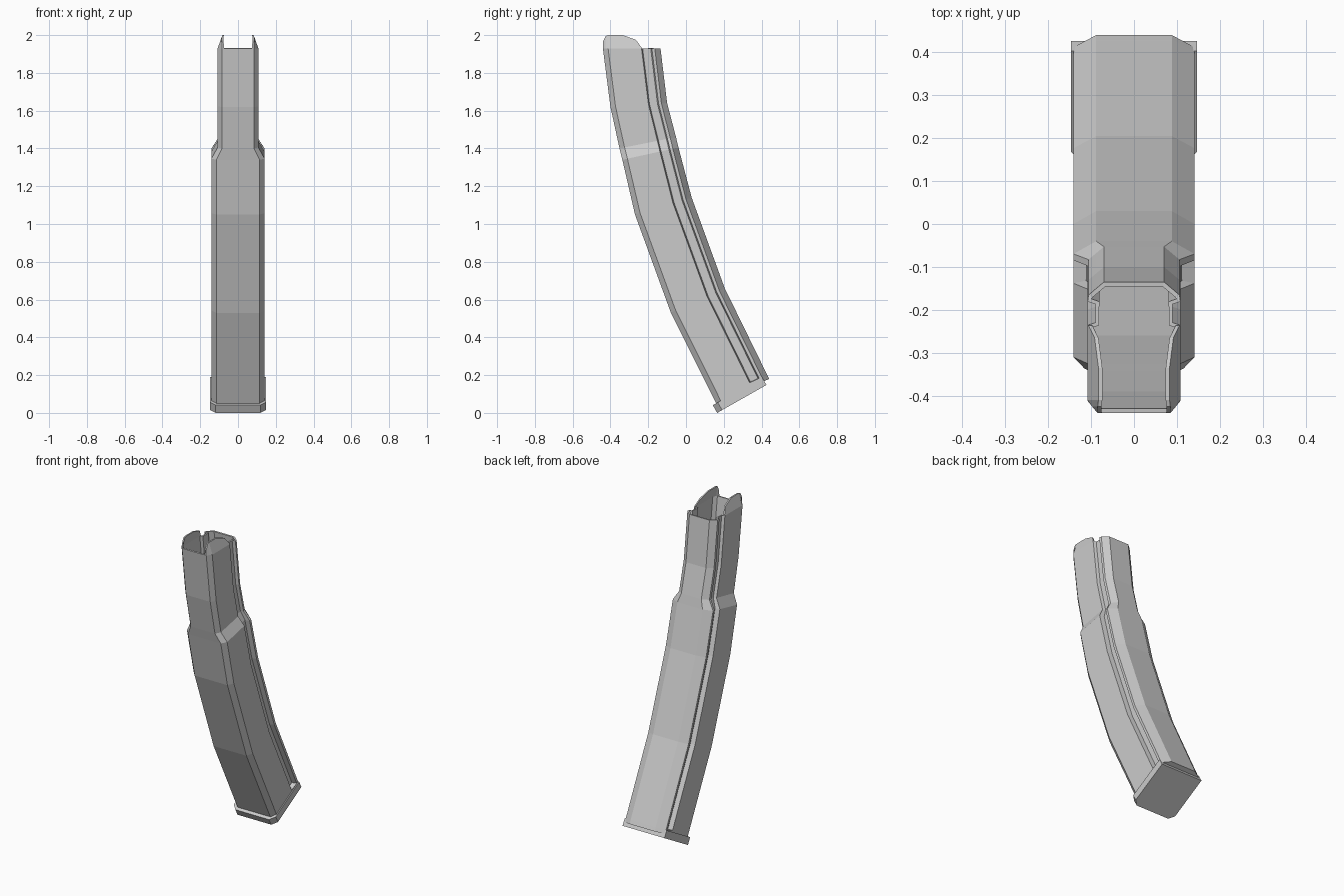
import bpy, bmesh
from mathutils import Vector

if "Cube" in bpy.data.objects:
    bpy.data.objects.remove(bpy.data.objects["Cube"])


def make_object(name, verts, faces):
    me = bpy.data.meshes.new(name)
    bm = bmesh.new()
    vs = [bm.verts.new(v) for v in verts]
    for f in faces:
        bm.faces.new([vs[i] for i in f])
    bmesh.ops.recalc_face_normals(bm, faces=bm.faces[:])
    bm.to_mesh(me)
    bm.free()
    ob = bpy.data.objects.new(name, me)
    bpy.context.collection.objects.link(ob)
    return ob


# Half cross-section: (fraction front to back, x narrow, x wide, x narrow/wide with groove filled)
SECTION = [
    (0.00, 0.085, 0.115, 0.085, 0.115),
    (0.09, 0.108, 0.141, 0.108, 0.141),
    (0.67, 0.108, 0.141, 0.108, 0.141),
    (0.69, 0.090, 0.112, 0.108, 0.141),
    (0.83, 0.090, 0.112, 0.108, 0.141),
    (0.85, 0.108, 0.141, 0.108, 0.141),
    (0.90, 0.106, 0.141, 0.106, 0.141),
    (1.00, 0.070, 0.088, 0.070, 0.088),
]
# Stations up the curve: front (y, z), back (y, z), wide, grooved
STATIONS = [
    ((0.16, 0.05), (0.44, 0.18), 1, 0),
    ((0.149, 0.072), (0.429, 0.203), 1, 0),
    ((0.148, 0.074), (0.428, 0.205), 1, 1),
    ((-0.08, 0.53), (0.205, 0.66), 1, 1),
    ((-0.27, 1.05), (0.03, 1.14), 1, 1),
    ((-0.337, 1.34), (-0.04, 1.405), 1, 1),
    ((-0.352, 1.40), (-0.053, 1.46), 0, 1),
    ((-0.40, 1.62), (-0.10, 1.64), 0, 1),
    ((-0.44, 1.93), (-0.135, 1.93), 0, 1),
]


def ring(front, back, wide, grooved):
    f, b = Vector((0, *front)), Vector((0, *back))
    half = []
    for s in SECTION:
        p = f.lerp(b, s[0])
        half.append((s[(1 if grooved else 3) + wide], p.y, p.z))
    return half + [(-x, y, z) for x, y, z in reversed(half)]


# Curved hollow body, open at the top
n = 2 * len(SECTION)
verts = [v for st in STATIONS for v in ring(*st)]
faces = [tuple(range(n))]
for r in range(len(STATIONS) - 1):
    for i in range(n):
        j = (i + 1) % n
        faces.append((r * n + i, r * n + j, (r + 1) * n + j, (r + 1) * n + i))
body = make_object("curved_body", verts, faces)
wall = body.modifiers.new("wall", 'SOLIDIFY')
wall.thickness = 0.011
wall.offset = -1

# Floor plate: sloping prism with chamfered front corners
along, up = Vector((0, 0.87, 0.493)), Vector((0, -0.493, 0.87))
origin = Vector((0, 0.165, 0.0))
outline = [(0.118, 0.0), (0.147, 0.03), (0.147, 0.30)]
outline += [(-x, t) for x, t in reversed(outline)]
m = len(outline)
verts = [origin + Vector((x, 0, 0)) + along * t + up * h
         for h in (0, 0.047) for x, t in outline]
faces = [tuple(range(m)), tuple(range(m, 2 * m))]
faces += [(i, (i + 1) % m, m + (i + 1) % m, m + i) for i in range(m)]
make_object("floor_plate", verts, faces)

# Feed lips: thin strips leaning inward above the side walls
LIP = [(-0.44, 1.965), (-0.425, 1.995), (-0.41, 2.0), (-0.335, 2.0), (-0.265, 1.975), (-0.236, 1.935)]
for side, label in ((1, "right"), (-1, "left")):
    verts, faces = [], []
    for y, top in LIP:
        x0 = 0.108 - max(0, -0.413 - y) * 0.85
        x1 = min(x0, 0.108 - 0.36 * (top - 1.93))
        for x, z in ((x0, 1.93), (x1, top), (x1 - 0.009, top), (x0 - 0.011, 1.93)):
            verts.append((side * x, y, z))
    for c in range(len(LIP) - 1):
        for i in range(4):
            j = (i + 1) % 4
            faces.append((4 * c + i, 4 * c + j, 4 * c + 4 + j, 4 * c + 4 + i))
    e = 4 * (len(LIP) - 1)
    faces += [(0, 1, 2, 3), (e, e + 1, e + 2, e + 3)]
    make_object("feed_lip_" + label, verts, faces)
